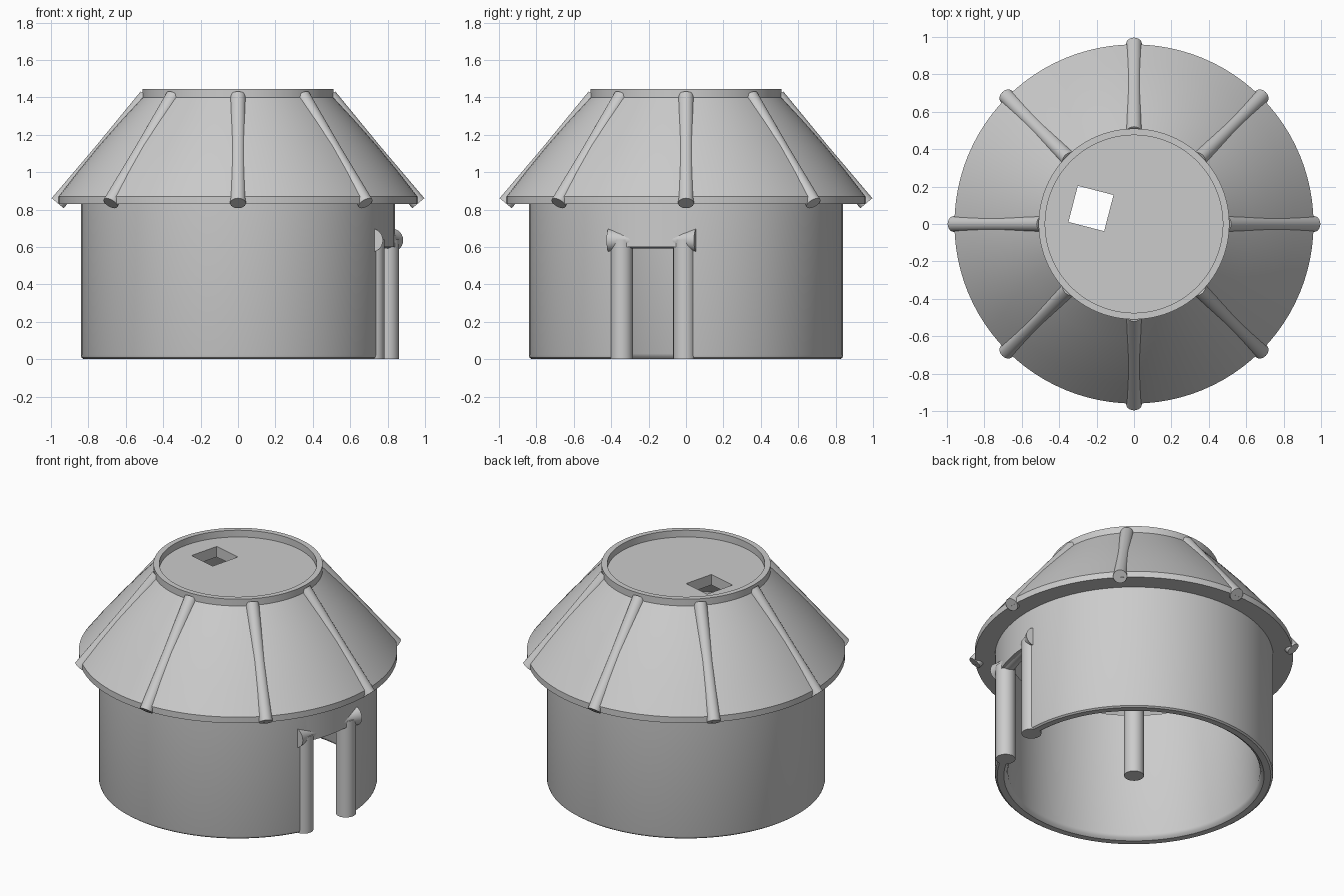
import bpy, bmesh, math
from mathutils import Vector, Matrix

if "Cube" in bpy.data.objects:
    bpy.data.objects.remove(bpy.data.objects["Cube"])

clay = bpy.data.materials.new("plain_grey")
clay.diffuse_color = (0.6, 0.6, 0.6, 1)
clay.use_nodes = True
clay.node_tree.nodes["Principled BSDF"].inputs["Base Color"].default_value = clay.diffuse_color


def finish(bm, name, angle=35):
    bmesh.ops.recalc_face_normals(bm, faces=bm.faces[:])
    me = bpy.data.meshes.new(name)
    bm.to_mesh(me)
    bm.free()
    ob = bpy.data.objects.new(name, me)
    bpy.context.collection.objects.link(ob)
    me.materials.append(clay)
    bpy.ops.object.select_all(action='DESELECT')
    ob.select_set(True)
    bpy.context.view_layer.objects.active = ob
    bpy.ops.object.shade_smooth_by_angle(angle=math.radians(angle))
    return ob


def lathe(name, profile, steps=96, matrix=None, closed=True):
    """Revolve (radius, height) points about z."""
    bm = bmesh.new()
    vs = [bm.verts.new((r, 0, z)) for r, z in profile]
    es = [bm.edges.new((a, b)) for a, b in zip(vs, vs[1:])]
    if closed:
        es.append(bm.edges.new((vs[-1], vs[0])))
    bmesh.ops.spin(bm, geom=vs + es, cent=(0, 0, 0), axis=(0, 0, 1),
                   angle=2 * math.pi, steps=steps, use_duplicate=False)
    bmesh.ops.remove_doubles(bm, verts=bm.verts[:], dist=1e-4)
    if matrix:
        bmesh.ops.transform(bm, matrix=matrix, verts=bm.verts[:])
    return finish(bm, name)


def log(name, a, b, radii, steps=24):
    """Round timber from a to b; radii are (fraction, radius) pairs."""
    a, b = Vector(a), Vector(b)
    d = b - a
    prof = [(0, 0)] + [(r, t * d.length) for t, r in radii] + [(0, d.length)]
    m = Matrix.Translation(a) @ d.to_track_quat('Z', 'Y').to_matrix().to_4x4()
    return lathe(name, prof, steps, m, closed=False)


def cut(target, name, center, size, rot):
    """Cut a turned box out of the target."""
    bm = bmesh.new()
    bmesh.ops.create_cube(bm, size=1)
    m = (Matrix.Translation(center) @ Matrix.Rotation(rot, 4, 'Z')
         @ Matrix.Diagonal((*size, 1)))
    bmesh.ops.transform(bm, matrix=m, verts=bm.verts[:])
    cutter = finish(bm, name)
    cutter.hide_render = True
    mod = target.modifiers.new("cut", 'BOOLEAN')
    mod.operation = 'DIFFERENCE'
    mod.solver = 'EXACT'
    mod.object = cutter
    bpy.ops.object.select_all(action='DESELECT')
    target.select_set(True)
    bpy.context.view_layer.objects.active = target
    bpy.ops.object.modifier_apply(modifier=mod.name)
    bpy.data.objects.remove(cutter)
    bpy.ops.object.shade_smooth_by_angle(angle=math.radians(35))


# round wall with softened foot
wall = lathe("round_wall", [(0.76, 0.86), (0.76, 0.03), (0.768, 0.012), (0.785, 0),
                            (0.825, 0), (0.836, 0.008), (0.84, 0.022), (0.84, 0.86)])

# conical roof shell with raised rim and recessed top
roof = lathe("roof", [(0.82, 0.83), (0.96, 0.83), (0.96, 0.87), (0.855, 1.005),
                      (0.742, 1.143), (0.628, 1.272), (0.51, 1.40), (0.51, 1.445),
                      (0.475, 1.445), (0.475, 1.40), (0, 1.40), (0, 1.33),
                      (0.48, 1.33), (0.82, 0.88)])

# doorway and smoke hole
door_angle = math.radians(-13)
out = Vector((math.cos(door_angle), math.sin(door_angle), 0))
side = Vector((-out.y, out.x, 0))
base = out * 0.782
cut(wall, "door_cutter", base + Vector((0, 0, 0.25)), (0.5, 0.33, 0.70), door_angle)
cut(roof, "hole_cutter", (-0.23, 0.083, 1.37), (0.197, 0.2, 0.4), math.radians(-14.5))

# door frame
for s, n in ((-1, "left"), (1, "right")):
    p = base + side * 0.172 * s
    log("door_post_" + n, p, p + Vector((0, 0, 0.64)), [(0, 0.06), (1, 0.06)])
c = base + out * 0.006 + Vector((0, 0, 0.636))
log("door_lintel", c - side * 0.24, c + side * 0.24,
    [(0, 0.063), (0.1, 0.051), (0.2, 0.044), (0.8, 0.044), (0.9, 0.051), (1, 0.063)])

# centre pole
log("centre_pole", (0, 0, 0), (0, 0, 1.36), [(0, 0.06), (1, 0.06)])

# eight rafters over the roof
for i in range(8):
    a = math.pi / 4 * i
    ca, sa = math.cos(a), math.sin(a)
    log("rafter_%d" % (i + 1), (0.964 * ca, 0.964 * sa, 0.834),
        (0.488 * ca, 0.488 * sa, 1.405), [(0, 0.042), (0.5, 0.039), (1, 0.042)])
